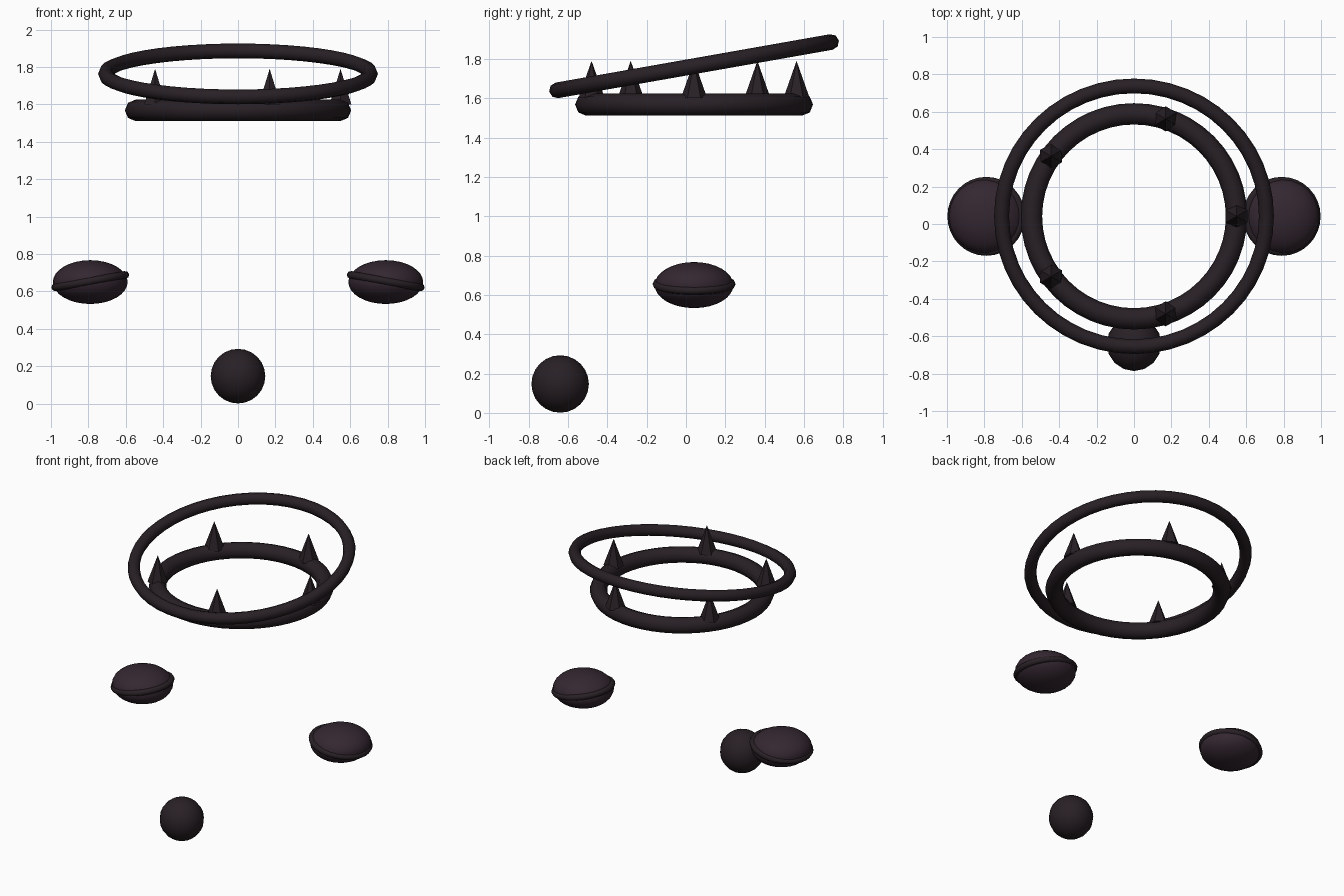
import bpy
from math import radians, cos, sin, tau

if "Cube" in bpy.data.objects:
    bpy.data.objects.remove(bpy.data.objects["Cube"])

CY = 0.041  # shared y centre of crown, halo and side discs


def material(name, rgb):
    m = bpy.data.materials.new(name)
    m.diffuse_color = (*rgb, 1)
    m.use_nodes = True
    m.node_tree.nodes["Principled BSDF"].inputs["Base Color"].default_value = m.diffuse_color
    return m


dark = material("dark_iron", (0.021, 0.014, 0.018))
plum = material("dark_plum", (0.034, 0.020, 0.030))


def finish(name, mat, smooth=True):
    ob = bpy.context.object
    ob.name = name
    ob.data.materials.append(mat)
    if smooth:
        bpy.ops.object.shade_smooth_by_angle(angle=radians(60))
    return ob


def ring(name, loc, major, minor, rot=(0, 0, 0), segs=48, sides=8):
    bpy.ops.mesh.primitive_torus_add(location=loc, rotation=rot, major_radius=major,
                                     minor_radius=minor, major_segments=segs,
                                     minor_segments=sides)
    return finish(name, dark)


def ball(name, loc, radius, mat, flatten=1.0, segs=24, rings=16):
    bpy.ops.mesh.primitive_uv_sphere_add(location=loc, radius=radius,
                                         segments=segs, ring_count=rings)
    bpy.context.object.scale.z = flatten
    bpy.ops.object.transform_apply(location=False, rotation=False, scale=True)
    return finish(name, mat)


# Level crown band and the tilted halo above it
ring("crown_band", (0, CY, 1.568), 0.548, 0.057)
ring("halo", (0, CY, 1.763), 0.708, 0.040, (radians(10), 0, 0))

# Five spikes standing on the band
for i in range(5):
    a = i * tau / 5
    bpy.ops.mesh.primitive_cone_add(vertices=6, radius1=0.067, radius2=0, depth=0.19,
                                    location=(0.548 * cos(a), CY + 0.548 * sin(a), 1.695))
    finish(f"crown_spike_{i + 1}", dark, smooth=False)

# Flattened side discs, each with a tilted rim
for side, label in ((-1, "left"), (1, "right")):
    ball(f"{label}_disc", (side * 0.79, CY, 0.65), 0.2, plum, flatten=0.585)
    ring(f"{label}_disc_rim", (side * 0.79, CY, 0.655), 0.19, 0.021,
         (0, radians(10) * side, 0), segs=32)

# Small ball at the front, on the ground
ball("front_ball", (0, -0.64, 0.147), 0.146, dark, segs=16, rings=12)
